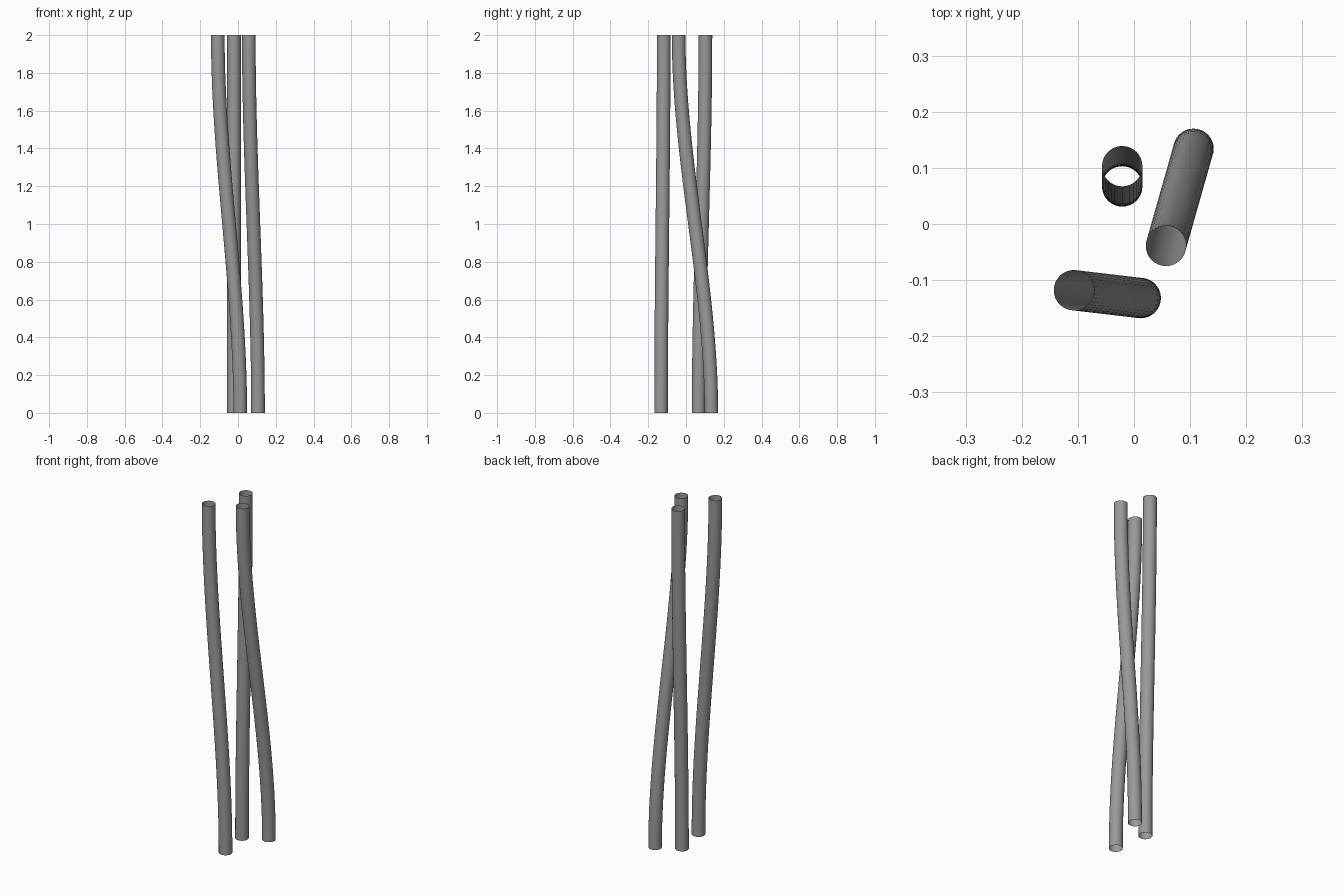
import bpy
from mathutils import Vector

cube = bpy.data.objects.get("Cube")
if cube:
    bpy.data.objects.remove(cube, do_unlink=True)

# Single grey material
GREY = (0.32, 0.32, 0.32, 1)
grey = bpy.data.materials.new("grey")
grey.use_nodes = True
grey.diffuse_color = GREY
grey.node_tree.nodes["Principled BSDF"].inputs["Base Color"].default_value = GREY

RADIUS = 0.036
HEIGHT = 2.0
HANDLE = Vector((0, 0, HEIGHT / 3))


def tube(name, bottom, top):
    """Open S-curved tube that leaves both ends vertically."""
    curve = bpy.data.curves.new(name, "CURVE")
    curve.dimensions = "3D"
    curve.resolution_u = 32
    curve.bevel_depth = RADIUS
    curve.bevel_resolution = 14
    curve.use_fill_caps = False
    spline = curve.splines.new("BEZIER")
    spline.bezier_points.add(1)
    for point, (x, y), z in zip(spline.bezier_points, (bottom, top), (0, HEIGHT)):
        point.handle_left_type = point.handle_right_type = "FREE"
        point.co = (x, y, z)
        point.handle_left = point.co - HANDLE
        point.handle_right = point.co + HANDLE
    curve.materials.append(grey)
    obj = bpy.data.objects.new(name, curve)
    bpy.context.collection.objects.link(obj)
    # Turn the swept curve into a smooth mesh
    bpy.ops.object.select_all(action="DESELECT")
    obj.select_set(True)
    bpy.context.view_layer.objects.active = obj
    bpy.ops.object.convert(target="MESH")
    bpy.ops.object.shade_smooth_by_angle()


# Three intertwined tubes: (x, y) at the bottom and at the top
tube("front_tube", (0.012, -0.132), (-0.107, -0.118))
tube("left_tube", (0.106, 0.134), (0.057, -0.039))
tube("back_tube", (-0.021, 0.067), (-0.021, 0.103))
